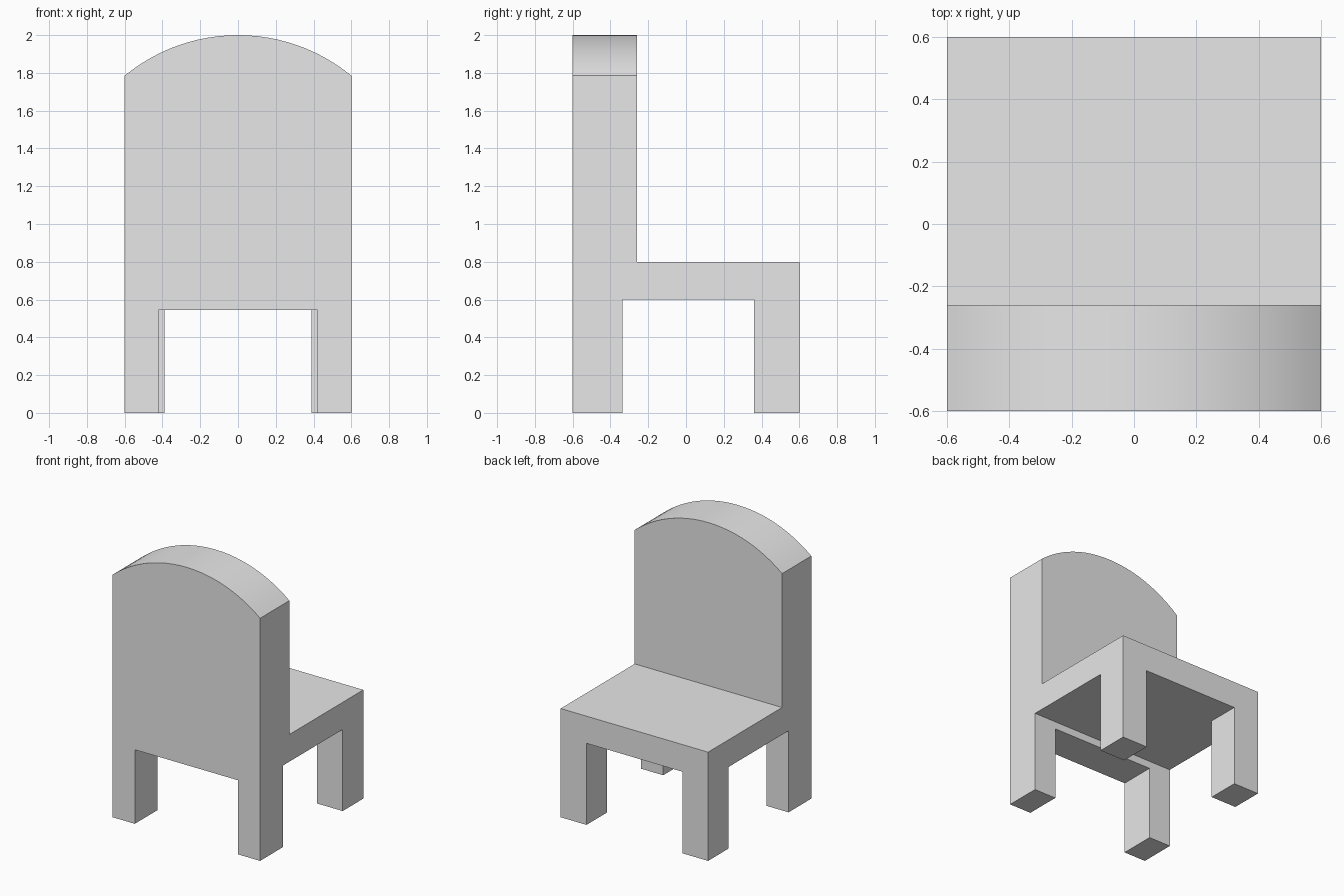
import bpy
import bmesh
import math

cube = bpy.data.objects.get("Cube")
if cube:
    bpy.data.objects.remove(cube, do_unlink=True)

grey = bpy.data.materials.new("light grey")
grey.use_nodes = True
grey.diffuse_color = (0.8, 0.8, 0.8, 1)
grey.node_tree.nodes["Principled BSDF"].inputs["Base Color"].default_value = (0.8, 0.8, 0.8, 1)


def extrude_outline(name, outline, y0, y1):
    """Extrude an x-z outline along y into a solid part."""
    bm = bmesh.new()
    face = bm.faces.new([bm.verts.new((x, y0, z)) for x, z in outline])
    result = bmesh.ops.extrude_face_region(bm, geom=[face])
    moved = [v for v in result["geom"] if isinstance(v, bmesh.types.BMVert)]
    bmesh.ops.translate(bm, verts=moved, vec=(0, y1 - y0, 0))
    bmesh.ops.recalc_face_normals(bm, faces=bm.faces)
    mesh = bpy.data.meshes.new(name)
    bm.to_mesh(mesh)
    bm.free()
    mesh.materials.append(grey)
    obj = bpy.data.objects.new(name, mesh)
    bpy.context.collection.objects.link(obj)
    return obj


def block(name, x0, x1, y0, y1, z0, z1):
    return extrude_outline(name, [(x0, z0), (x1, z0), (x1, z1), (x0, z1)], y0, y1)


HALF = 0.6        # half of the width and depth
UNDER = 0.6       # underside of the seat
BACK_Y = -0.26    # inner face of the backrest

# Backrest with a shallow circular arch on top
rise = 0.215
radius = (HALF ** 2 + rise ** 2) / (2 * rise)
sweep = math.asin(HALF / radius)
steps = 24
arch = []
for i in range(steps + 1):
    a = sweep * (1 - 2 * i / steps)
    arch.append((radius * math.sin(a), 2 - radius + radius * math.cos(a)))
backrest = extrude_outline("backrest", [(-HALF, UNDER), (HALF, UNDER)] + arch, -HALF, BACK_Y)

# Seat slab
block("seat", -HALF, HALF, BACK_Y, HALF, UNDER, 0.8)

# Low rail joining the legs under the backrest
block("backrest_rail", -0.42, 0.42, -HALF, -0.335, 0.545, UNDER)

# Legs, slightly wider under the open side of the seat
for side, sign in (("left", 1), ("right", -1)):
    for row, inner, y0, y1 in (("backrest", 0.42, -HALF, -0.335), ("seat", 0.39, 0.36, HALF)):
        x0, x1 = sorted((sign * inner, sign * HALF))
        block(f"{row}_leg_{side}", x0, x1, y0, y1, 0, UNDER)

# Smooth the arch, keep the edges sharp
bpy.ops.object.select_all(action="DESELECT")
backrest.select_set(True)
bpy.context.view_layer.objects.active = backrest
bpy.ops.object.shade_smooth_by_angle(angle=math.radians(30))
